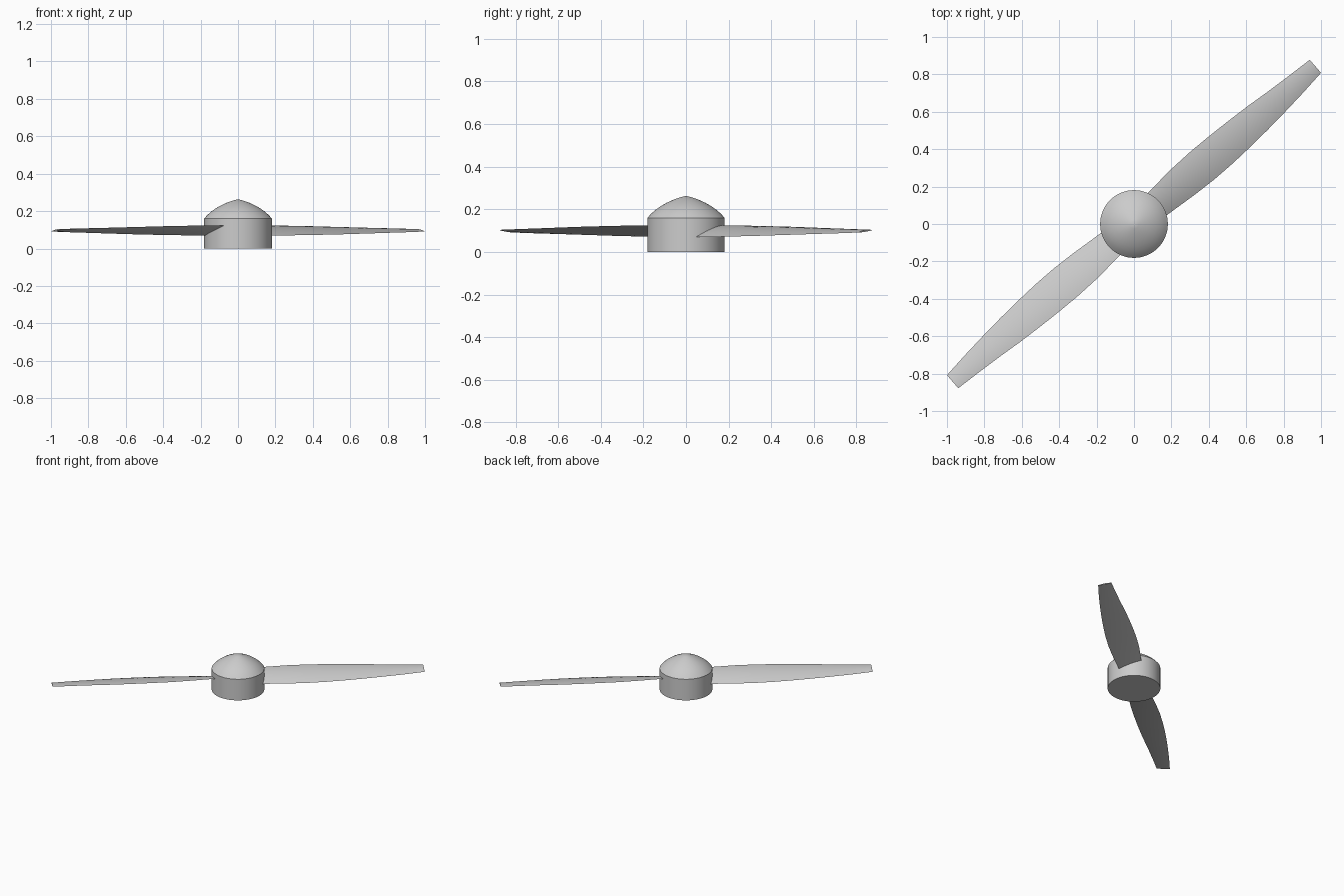
import bpy, bmesh, math
from mathutils import Matrix

cube = bpy.data.objects.get("Cube")
if cube:
    bpy.data.objects.remove(cube, do_unlink=True)

grey = bpy.data.materials.new("light grey")
grey.use_nodes = True
grey.diffuse_color = (0.6, 0.6, 0.6, 1)
grey.node_tree.nodes["Principled BSDF"].inputs["Base Color"].default_value = (0.6, 0.6, 0.6, 1)


def finish(bm, name):
    bmesh.ops.remove_doubles(bm, verts=bm.verts, dist=0.0001)
    bmesh.ops.recalc_face_normals(bm, faces=bm.faces)
    mesh = bpy.data.meshes.new(name)
    bm.to_mesh(mesh)
    bm.free()
    mesh.materials.append(grey)
    obj = bpy.data.objects.new(name, mesh)
    bpy.context.collection.objects.link(obj)
    bpy.ops.object.select_all(action='DESELECT')
    obj.select_set(True)
    bpy.context.view_layer.objects.active = obj
    bpy.ops.object.shade_smooth_by_angle(angle=math.radians(30))
    return obj


def lathe(name, profile, segments=64):
    bm = bmesh.new()
    verts = [bm.verts.new((r, 0, z)) for r, z in profile]
    edges = [bm.edges.new(pair) for pair in zip(verts, verts[1:])]
    bmesh.ops.spin(bm, geom=verts + edges, cent=(0, 0, 0), axis=(0, 0, 1),
                   angle=math.tau, steps=segments)
    return finish(bm, name)


# Hub drum and pointed nose cap
lathe("hub", [(0, 0), (0.181, 0), (0.181, 0.16), (0, 0.16)])
lathe("nose_cap", [(0.181, 0.16), (0.165, 0.178), (0.145, 0.196), (0.12, 0.214),
                   (0.09, 0.231), (0.055, 0.247), (0.025, 0.257), (0, 0.263)])

# Blade stations: distance, high edge, low edge, edge lift, thickness
STATIONS = [(0.08, 0.072, 0.072, 0.026, 1.0), (0.17, 0.078, 0.080, 0.027, 1.0),
            (0.35, 0.091, 0.095, 0.026, 1.0), (0.48, 0.094, 0.102, 0.024, 1.0),
            (0.61, 0.091, 0.102, 0.022, 0.95), (0.74, 0.085, 0.097, 0.019, 0.9),
            (0.87, 0.077, 0.089, 0.016, 0.8), (1.0, 0.065, 0.078, 0.013, 0.7),
            (1.14, 0.055, 0.064, 0.010, 0.6), (1.285, 0.046, 0.046, 0.006, 0.5)]
STEPS = 10


def blade_ring(bm, dist, high, low, lift, thick):
    ts = [-1 + 2 * i / STEPS for i in range(STEPS + 1)]
    outline = [(t, 0.011) for t in ts] + [(t, -0.005) for t in ts[-2:0:-1]]
    ring = []
    for t, bulge in outline:
        across = (high - low) / 2 + t * (high + low) / 2
        z = 0.097 + lift * t + bulge * thick * (1 - t * t)
        ring.append(bm.verts.new((dist, across, z)))
    return ring


def blade(name, angle):
    bm = bmesh.new()
    rings = [blade_ring(bm, *s) for s in STATIONS]
    for a, b in zip(rings, rings[1:]):
        for i in range(len(a)):
            j = (i + 1) % len(a)
            bm.faces.new((a[i], a[j], b[j], b[i]))
    bm.faces.new(rings[0])
    bm.faces.new(rings[-1])
    bm.transform(Matrix.Rotation(math.radians(angle), 4, 'Z'))
    return finish(bm, name)


# Two opposite pitched blades
blade("left_blade", 41)
blade("right_blade", 221)
